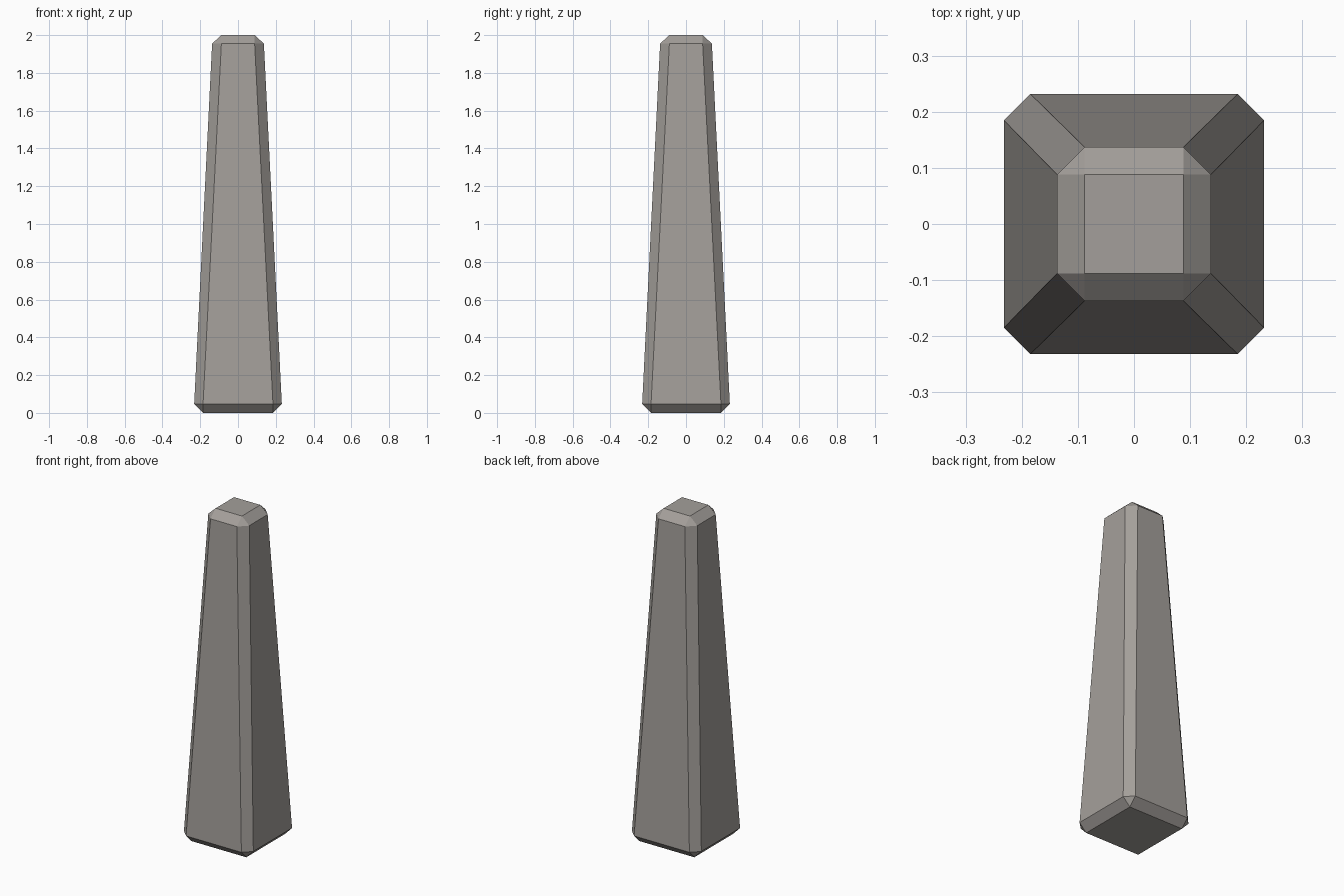
import bpy, bmesh, math

if "Cube" in bpy.data.objects:
    bpy.data.objects.remove(bpy.data.objects["Cube"])

# stone colour
mat = bpy.data.materials.new("warm grey stone")
mat.diffuse_color = (0.37, 0.347, 0.325, 1.0)
mat.use_nodes = True
mat.node_tree.nodes["Principled BSDF"].inputs["Base Color"].default_value = mat.diffuse_color

# levels of the tapered pillar: (height, half width, half length of the flat side)
levels = [(0.0, 0.185, 0.185), (0.048, 0.232, 0.185),
          (1.955, 0.137, 0.088), (2.0, 0.088, 0.088)]

# chamfered corners at every level, skinned as one convex block
bm = bmesh.new()
for z, w, f in levels:
    for sx in (-1, 1):
        for sy in (-1, 1):
            for x, y in {(w, f), (f, w)}:
                bm.verts.new((sx * x, sy * y, z))
bmesh.ops.convex_hull(bm, input=bm.verts[:])
bmesh.ops.dissolve_limit(bm, angle_limit=math.radians(2),
                         verts=bm.verts[:], edges=bm.edges[:])
bmesh.ops.recalc_face_normals(bm, faces=bm.faces[:])

mesh = bpy.data.meshes.new("tapered_pillar")
bm.to_mesh(mesh)
bm.free()
mesh.materials.append(mat)
pillar = bpy.data.objects.new("tapered_pillar", mesh)
bpy.context.collection.objects.link(pillar)
